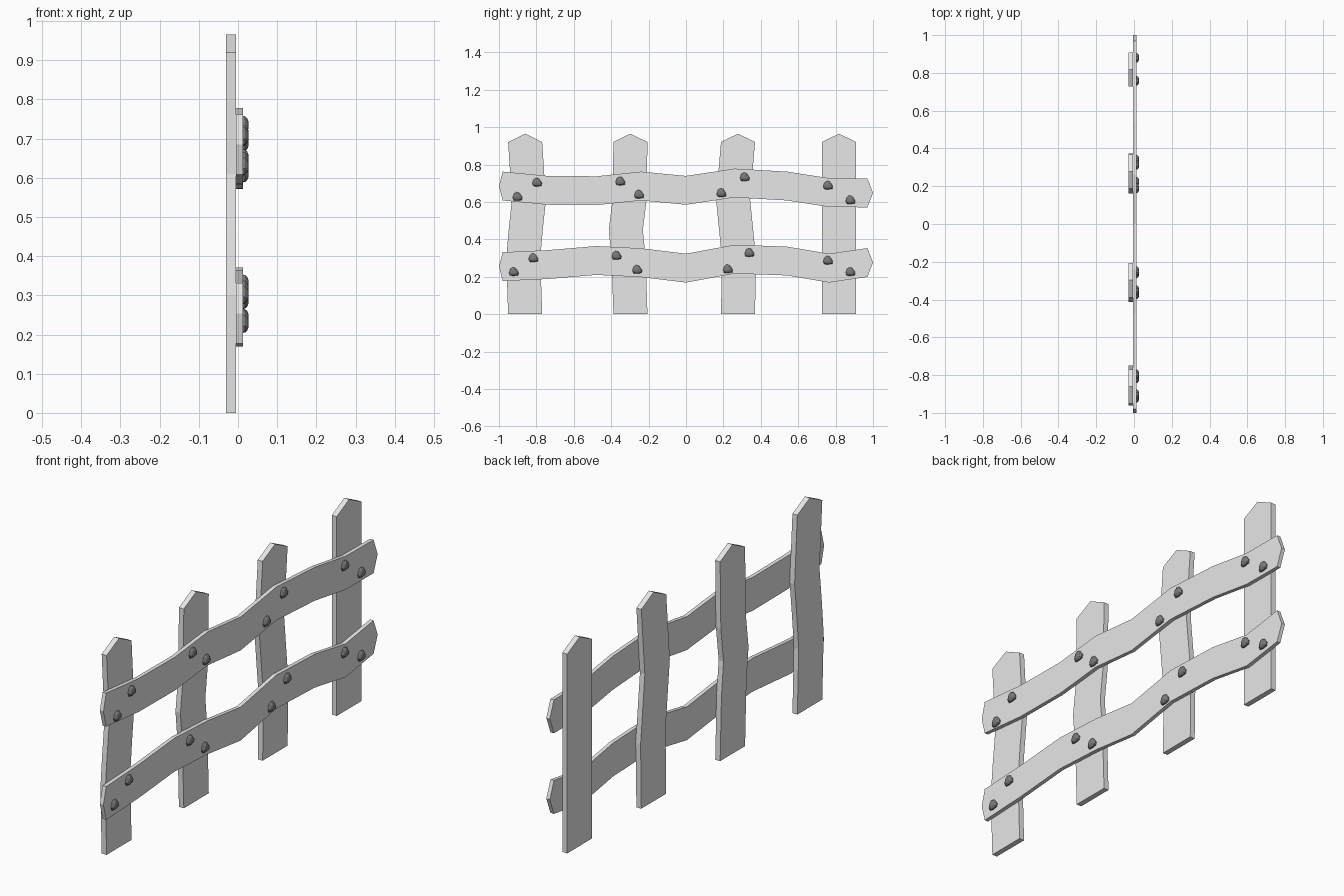
import bpy
import bmesh

if "Cube" in bpy.data.objects:
    bpy.data.objects.remove(bpy.data.objects["Cube"], do_unlink=True)


def make_material(name, grey):
    mat = bpy.data.materials.new(name)
    mat.use_nodes = True
    colour = (grey, grey, grey, 1)
    mat.diffuse_color = colour
    mat.node_tree.nodes["Principled BSDF"].inputs["Base Color"].default_value = colour
    return mat


wood = make_material("pale wood", 0.8)
iron = make_material("dark iron", 0.2)


def loft(name, rings, mat):
    """Skin a stack of equal-length closed rings and cap both ends."""
    bm = bmesh.new()
    loops = [[bm.verts.new(p) for p in ring] for ring in rings]
    for low, high in zip(loops, loops[1:]):
        for i in range(len(low)):
            j = (i + 1) % len(low)
            bm.faces.new((low[i], low[j], high[j], high[i]))
    bm.faces.new(loops[0][::-1])
    bm.faces.new(loops[-1])
    bmesh.ops.recalc_face_normals(bm, faces=bm.faces)
    mesh = bpy.data.meshes.new(name)
    bm.to_mesh(mesh)
    bm.free()
    mesh.materials.append(mat)
    obj = bpy.data.objects.new(name, mesh)
    bpy.context.collection.objects.link(obj)
    return obj


def board(name, outline, x_back, x_front):
    loft(name, [[(x, y, z) for y, z in outline] for x in (x_back, x_front)], wood)


# Upright pickets: crooked planks with pointed tops
HEIGHTS = (0, 0.3, 0.45, 0.61, 0.92)
PICKETS = [
    (-0.86, (0, -0.01, 0.003, 0.02, 0)),
    (-0.297, (0, -0.01, -0.025, -0.005, 0)),
    (0.278, (0, 0.005, -0.01, -0.026, 0)),
    (0.818, (0, 0, 0, 0, 0)),
]
for n, (centre, bends) in enumerate(PICKETS, 1):
    path = [(centre + b, z) for b, z in zip(bends, HEIGHTS)]
    right = [(y + 0.091, z) for y, z in path]
    left = [(y - 0.091, z) for y, z in reversed(path)]
    board(f"picket_{n}", right + [(centre, 0.965)] + left, -0.03, -0.005)

# Wavy rails with blunt pointed ends
STATIONS = (-0.98, -0.74, -0.48, -0.24, 0, 0.26, 0.54, 0.765, 0.97)
RAILS = {
    "upper_rail": (0.685, 0.662, 0.66, 0.685, 0.662, 0.701, 0.685, 0.65, 0.648),
    "lower_rail": (0.254, 0.265, 0.287, 0.275, 0.246, 0.294, 0.284, 0.246, 0.276),
}
for name, centres in RAILS.items():
    path = list(zip(STATIONS, centres))
    bottom = [(y, z - 0.077) for y, z in path]
    top = [(y, z + 0.077) for y, z in reversed(path)]
    board(name, bottom + [(1, centres[-1])] + top + [(-1, centres[0])], -0.005, 0.013)

# Nail heads: small lopsided faceted domes, two per crossing
HEAD = [(-0.027, -0.007), (-0.02, 0.014), (-0.008, 0.023), (0.008, 0.02),
        (0.025, -0.004), (0.023, -0.02), (0, -0.024), (-0.021, -0.022)]
DOME = [(0.011, 1), (0.018, 0.95), (0.024, 0.7), (0.027, 0.35)]
NAILS = [
    (-0.9, 0.63), (-0.795, 0.706), (-0.35, 0.712), (-0.25, 0.642),
    (0.19, 0.65), (0.315, 0.735), (0.76, 0.69), (0.88, 0.612),
    (-0.92, 0.228), (-0.815, 0.302), (-0.37, 0.315), (-0.26, 0.24),
    (0.225, 0.243), (0.34, 0.33), (0.76, 0.289), (0.88, 0.228),
]
for n, (y, z) in enumerate(NAILS, 1):
    rings = [[(x, y + s * a, z + s * b) for a, b in HEAD] for x, s in DOME]
    loft(f"nail_{n}", rings, iron)
